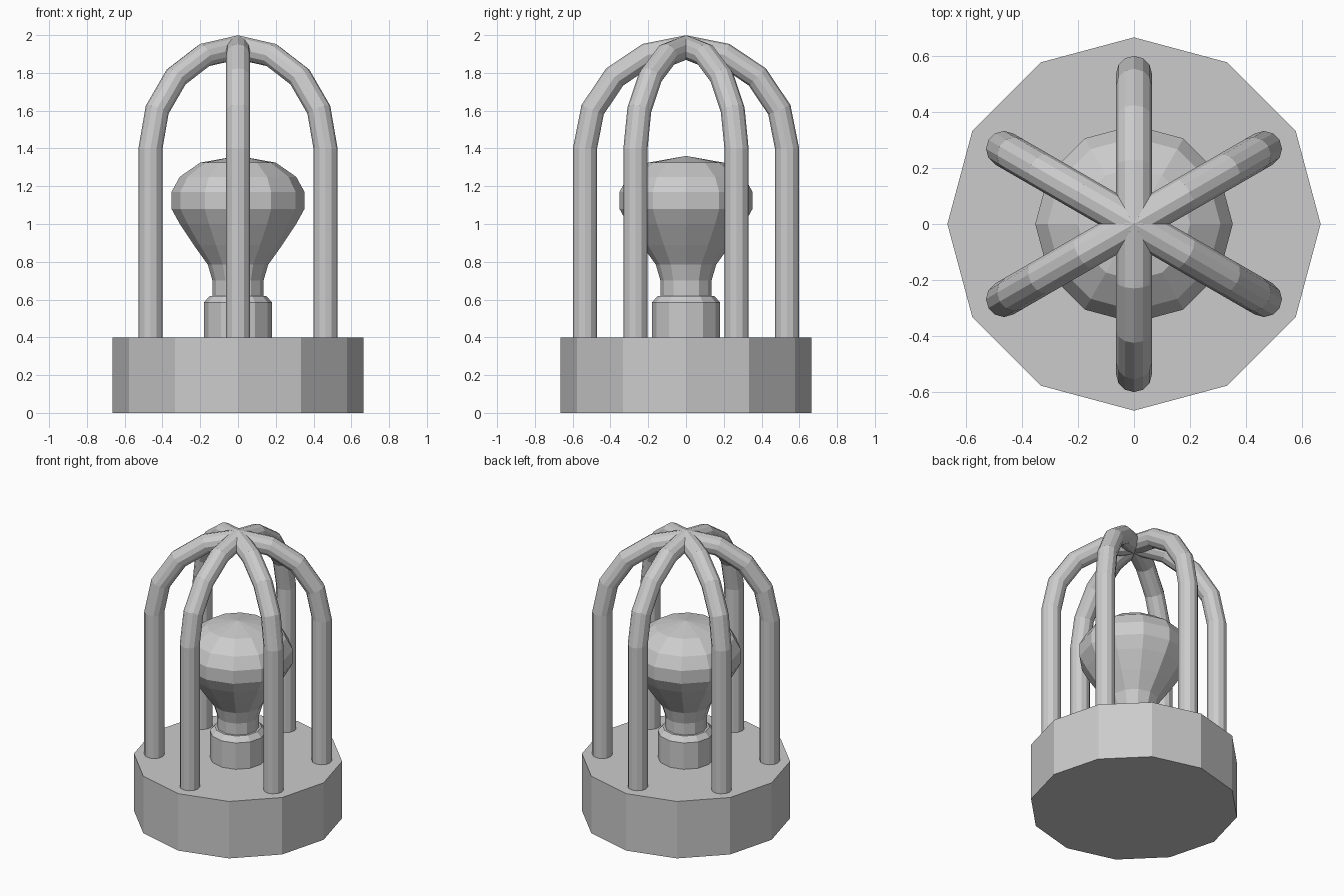
import bpy, bmesh
from math import sin, cos, pi, radians
from mathutils import Vector

if "Cube" in bpy.data.objects:
    bpy.data.objects.remove(bpy.data.objects["Cube"])

SIDES = 12


def finish(name, bm):
    bmesh.ops.remove_doubles(bm, verts=bm.verts, dist=1e-5)
    bmesh.ops.recalc_face_normals(bm, faces=bm.faces)
    mesh = bpy.data.meshes.new(name)
    bm.to_mesh(mesh)
    bm.free()
    obj = bpy.data.objects.new(name, mesh)
    bpy.context.collection.objects.link(obj)
    return obj


def loft(name, rings):
    """Skin a list of point rings and cap both ends."""
    bm = bmesh.new()
    rows = [[bm.verts.new(p) for p in ring] for ring in rings]
    n = len(rows[0])
    for a, b in zip(rows, rows[1:]):
        for i in range(n):
            j = (i + 1) % n
            bm.faces.new((a[i], a[j], b[j], b[i]))
    bm.faces.new(rows[0][::-1])
    bm.faces.new(rows[-1])
    return finish(name, bm)


def lathe(name, profile):
    return loft(name, [[(r * cos(2 * pi * i / SIDES), r * sin(2 * pi * i / SIDES), z)
                        for i in range(SIDES)] for r, z in profile])


# Base, lamp socket and bulb
lathe("base", [(0.665, 0), (0.665, 0.4)])
lathe("socket", [(0.18, 0.4), (0.18, 0.585), (0.15, 0.62)])
lathe("bulb", [(0.135, 0.61), (0.135, 0.70), (0.16, 0.785), (0.235, 0.89),
               (0.308, 1.0), (0.352, 1.08), (0.352, 1.17), (0.308, 1.25),
               (0.2, 1.325), (0.002, 1.36)])

# Cage: three full arches crossing at the top
R, TUBE, SPRING = 0.535, 0.064, 1.4


def arch(name, heading):
    out = Vector((cos(heading), sin(heading), 0))
    side = Vector((-sin(heading), cos(heading), 0))
    up = Vector((0, 0, 1))
    angles = [pi * k / 8 for k in range(9)]
    stations = [(R, 0.4, 0)] + [(R * cos(a), SPRING + R * sin(a), a) for a in angles]
    stations.append((-R, 0.4, pi))
    rings = []
    for d, z, a in stations:
        normal = out * cos(a) + up * sin(a)
        centre = out * d + up * z
        rings.append([centre + TUBE * (normal * cos(2 * pi * i / SIDES)
                                       + side * sin(2 * pi * i / SIDES))
                      for i in range(SIDES)])
    return loft(name, rings)


for k in range(3):
    arch(f"cage_arch_{k + 1}", radians(30 + 60 * k))
